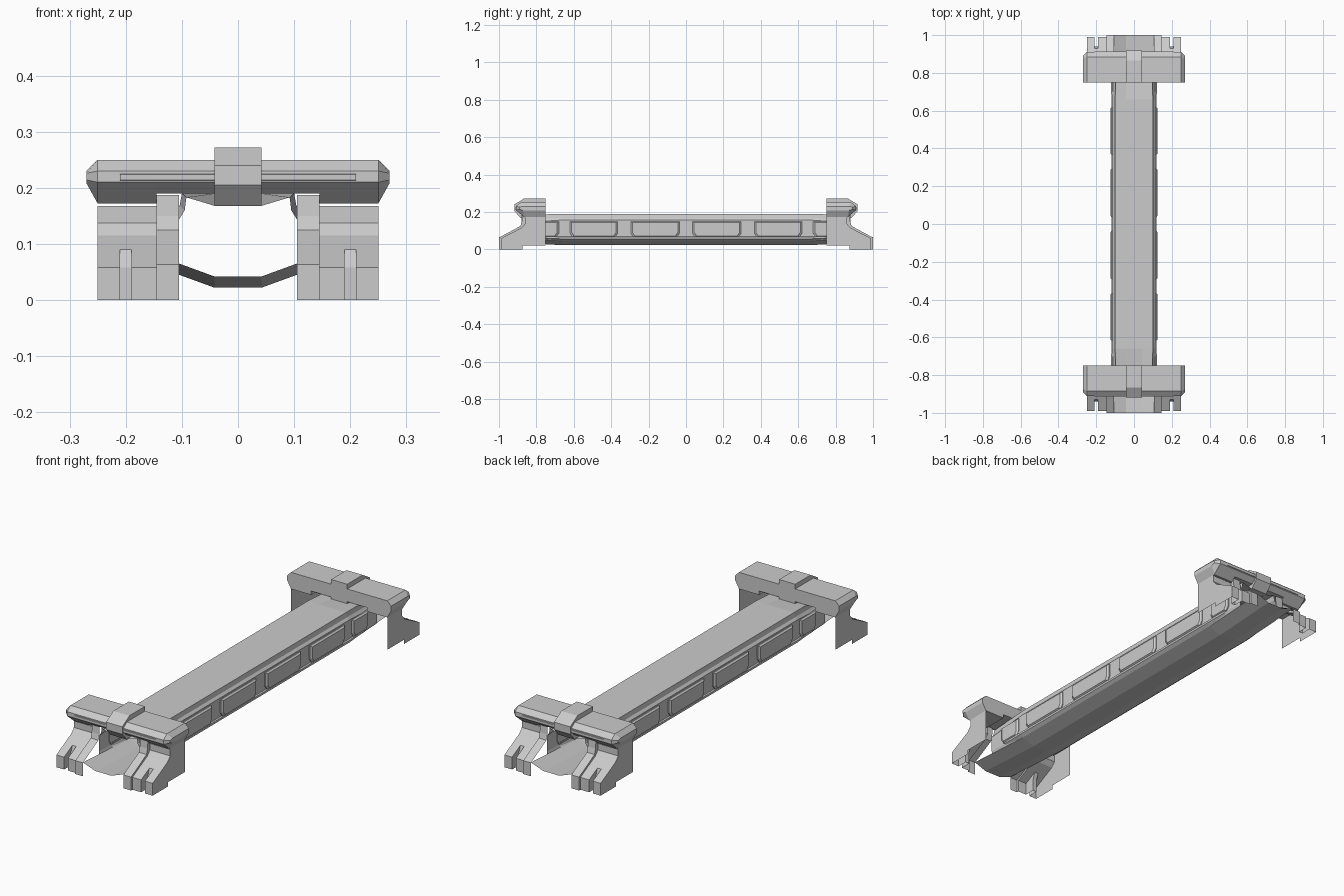
import bpy, bmesh

if "Cube" in bpy.data.objects:
    bpy.data.objects.remove(bpy.data.objects["Cube"])


def finish(name, bm):
    """Turn a one-quarter mesh (x>0, y<0) into an object mirrored in x and y."""
    bmesh.ops.remove_doubles(bm, verts=bm.verts, dist=0.0001)
    bmesh.ops.recalc_face_normals(bm, faces=bm.faces)
    me = bpy.data.meshes.new(name)
    bm.to_mesh(me)
    bm.free()
    ob = bpy.data.objects.new(name, me)
    bpy.context.collection.objects.link(ob)
    m = ob.modifiers.new("mirror", 'MIRROR')
    m.use_axis = (True, True, False)
    m.merge_threshold = 0.0005
    return ob


def loft(bm, rings, closed=False, cap_start=False, cap_end=False):
    rows = [[bm.verts.new(p) for p in r] for r in rings]
    n = len(rows[0])
    for a, b in zip(rows, rows[1:]):
        for i in range(n if closed else n - 1):
            j = (i + 1) % n
            bm.faces.new((a[i], a[j], b[j], b[i]))
    if cap_start:
        bm.faces.new(rows[0])
    if cap_end:
        bm.faces.new(rows[-1])


def at_x(x, prof):
    return [(x, y, z) for y, z in prof]


def at_y(y, prof):
    return [(x, y, z) for x, z in prof]


# Long body shell: top and side walls, pinched at the ends
bm = bmesh.new()
mid = [(0, .19), (.042, .19), (.1, .19), (.104, .168), (.114, .157), (.114, .06), (.105, .045)]
end = [(0, .168), (.042, .168), (.092, .183), (.095, .16), (.106, .142), (.106, .07), (.105, .056)]
loft(bm, [at_y(0, mid), at_y(-.66, mid), at_y(-.88, end)])
finish("body_shell", bm)

# Trough floor running out to both tips
bm = bmesh.new()
floor = [(0, .022), (.042, .022), (.105, .045)]
loft(bm, [at_y(0, floor), at_y(-.66, floor),
          at_y(-1, [(x, z + .02) for x, z in floor])])
finish("trough_floor", bm)

# Raised side panels with slanted lower corners
bm = bmesh.new()
for y0, y1 in ((-.295, -.035), (-.62, -.365), (-.80, -.68)):
    def outline(d):
        a, b, t, u = y0 + d, y1 - d, .15 - d * .7, .068 + d * .5
        return [(a, t), (b, t), (b, u + .018), (b - .012, u), (a + .012, u), (a, u + .018)]
    dx = -.004 if y0 < -.7 else 0
    loft(bm, [at_x(.11 + dx, outline(0)), at_x(.118 + dx, outline(0)),
              at_x(.125 + dx, outline(.009))], closed=True, cap_end=True)
finish("side_panels", bm)

# Ledge under the panels
bm = bmesh.new()
ledge = [(.112, .07), (.12, .066), (.12, .056), (.105, .045)]
loft(bm, [at_y(0, ledge), at_y(-.66, ledge),
          at_y(-.78, [(x - .006, z + .005) for x, z in ledge])])
finish("side_ledge", bm)

# Leg shells: stepped front, slot in the foot, outer side plate
inner = [(-1, 0), (-1, .063), (-.942, .094), (-.885, .125), (-.878, .15), (-.875, .187)]
outer = [(-.99, 0), (-.99, .058), (-.928, .09), (-.88, .115), (-.86, .137), (-.86, .168)]
slot = [(-.94, 0), (-.94, .058)] + outer[2:]
bm = bmesh.new()
loft(bm, [at_x(.105, inner), at_x(.145, inner), at_x(.145, outer), at_x(.19, outer),
          at_x(.19, slot), at_x(.21, slot), at_x(.21, outer), at_x(.25, outer)])
plate = outer + [(-.87, .18), (-.75, .18), (-.75, .02), (-.875, .02), (-.875, 0)]
bm.faces.new([bm.verts.new(p) for p in at_x(.25, plate)])
finish("leg_shells", bm)

# Cross beams with chamfered ends
beam = [(-.75, .25), (-.885, .25), (-.91, .23), (-.91, .21), (-.865, .172), (-.75, .172)]
tip = [(-.75, .23), (-.872, .23), (-.89, .226), (-.89, .214), (-.872, .208), (-.75, .208)]
high = beam[:4] + [(-.886, .19), (-.75, .19)]
bm = bmesh.new()
loft(bm, [at_x(0, high), at_x(.145, high), at_x(.145, beam), at_x(.25, beam), at_x(.27, tip)],
     closed=True, cap_end=True)
finish("cross_beams", bm)

# Thin rib along each beam face
bm = bmesh.new()
rib = [(-.908, .225), (-.913, .224), (-.913, .214), (-.908, .213)]
loft(bm, [at_x(0, rib), at_x(.21, rib)], closed=True, cap_end=True)
finish("beam_ribs", bm)

# Central clamps wrapping the beams
clamp = [(-.75, .272), (-.865, .272), (-.918, .24), (-.918, .205), (-.885, .168), (-.75, .168)]
bm = bmesh.new()
loft(bm, [at_x(0, clamp), at_x(.042, clamp)], closed=True, cap_end=True)
finish("center_clamps", bm)
